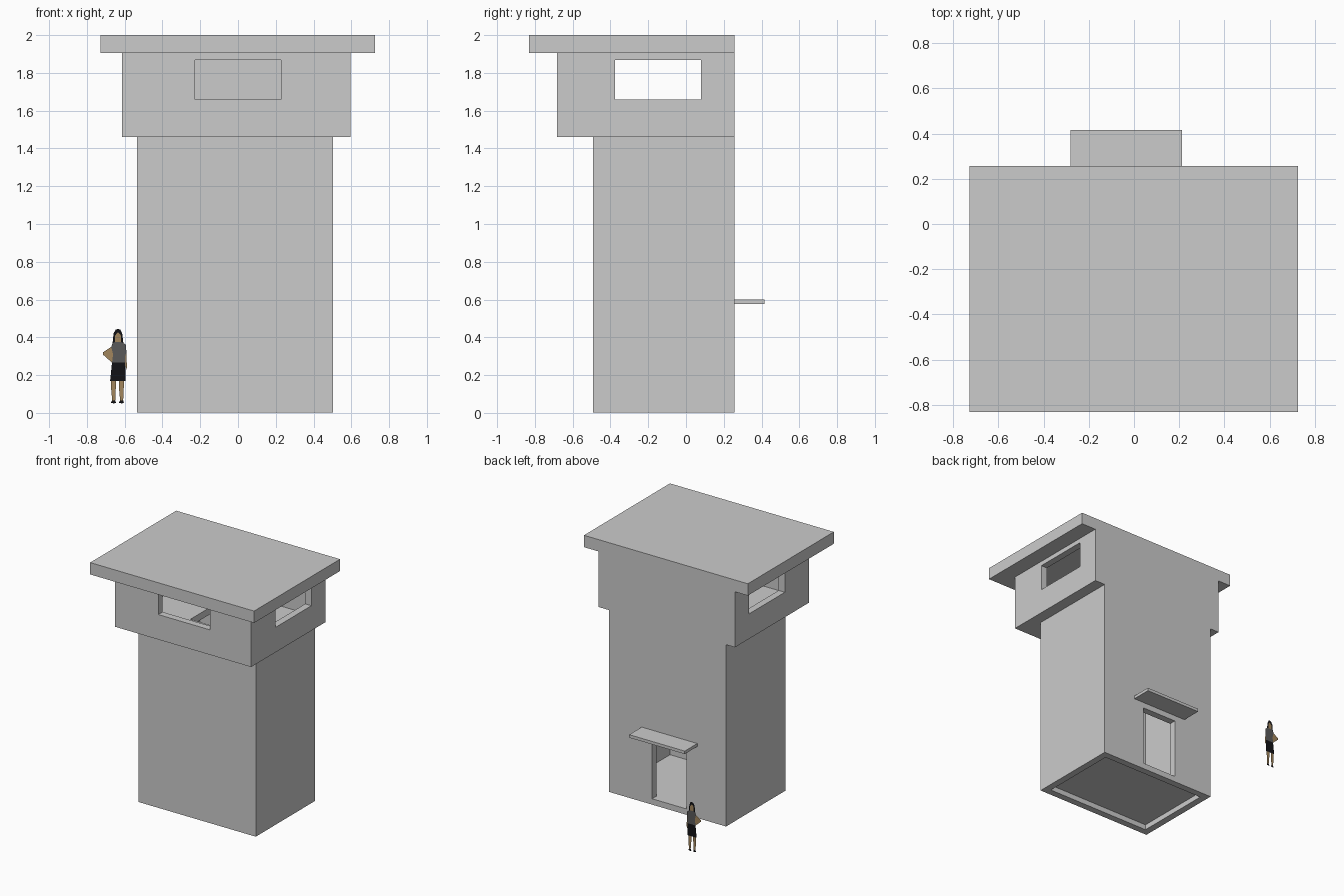
import bpy

if "Cube" in bpy.data.objects:
    bpy.data.objects.remove(bpy.data.objects["Cube"])

T = 0.055  # wall thickness


def box(name, x, y, z):
    """Axis-aligned box from (min, max) ranges."""
    bpy.ops.mesh.primitive_cube_add(size=1, location=[sum(r) / 2 for r in (x, y, z)])
    ob = bpy.context.object
    ob.name = name
    ob.scale = [r[1] - r[0] for r in (x, y, z)]
    bpy.ops.object.transform_apply(location=True, rotation=True, scale=True)
    return ob


def cut(target, *ranges):
    """Subtract a box from the target."""
    cutter = box("cutter", *ranges)
    cutter.hide_render = True
    mod = target.modifiers.new("cut", 'BOOLEAN')
    mod.operation = 'DIFFERENCE'
    mod.solver = 'EXACT'
    mod.object = cutter
    bpy.context.view_layer.objects.active = target
    bpy.ops.object.modifier_apply(modifier=mod.name)
    bpy.data.objects.remove(cutter, do_unlink=True)


BACK = 0.257

# Shaft: open tube with a doorway in the back wall
shaft = box("shaft_walls", (-0.535, 0.503), (-0.493, BACK), (0.003, 1.46))
cut(shaft, (-0.535 + T, 0.503 - T), (-0.493 + T, BACK - T), (-0.1, 1.6))
cut(shaft, (-0.185, 0.12), (BACK - 2 * T, BACK + T), (0.05, 0.53))
box("ground_floor", (-0.535 + T, 0.503 - T), (-0.493 + T, BACK - T), (0.045, 0.05))

# Lookout cabin: floor with hatch, windows on the front and both sides
cabin = box("lookout_cabin", (-0.614, 0.595), (-0.683, BACK), (1.46, 1.905))
cut(cabin, (-0.614 + T, 0.595 - T), (-0.683 + T, BACK - T), (1.515, 2.1))
cut(cabin, (-0.228, 0.228), (-0.683 - T, -0.683 + 2 * T), (1.66, 1.868))
cut(cabin, (-1, 1), (-0.375, 0.08), (1.66, 1.868))
cut(cabin, (-0.17, 0.25), (-0.36, 0.06), (1.4, 1.6))

# Overhanging roof slab and door canopy
box("roof_slab", (-0.728, 0.725), (-0.832, BACK), (1.905, 2.0))
box("door_canopy", (-0.28, 0.212), (BACK, 0.416), (0.576, 0.6))


# Flat scale figure, drawn as non-overlapping coloured shapes
def material(name, rgb):
    m = bpy.data.materials.new(name)
    m.diffuse_color = (*rgb, 1)
    m.use_nodes = True
    m.node_tree.nodes["Principled BSDF"].inputs["Base Color"].default_value = m.diffuse_color
    return m


SKIN = material("skin", (0.36, 0.24, 0.11))
BLACK = material("black", (0.006, 0.006, 0.008))
SHIRT = material("shirt", (0.1, 0.1, 0.1))


def flat(name, mat, *points):
    """Upright polygon; points in hundredths from the figure's foot centre."""
    verts = [(-0.635 + px / 100, 0.832, 0.05 + pz / 100) for px, pz in points]
    mesh = bpy.data.meshes.new(name)
    mesh.from_pydata(verts, [], [list(range(len(verts)))])
    mesh.materials.append(mat)
    bpy.context.collection.objects.link(bpy.data.objects.new(name, mesh))


flat("figure_hair", BLACK, (-2.9, 32), (-2.4, 37), (-1.3, 39), (0, 39.5), (1.3, 39),
     (2.2, 37), (2.8, 32), (1.5, 32.5), (1.5, 36), (0, 37.8), (-1.5, 36), (-1.5, 32.5))
flat("figure_face", SKIN, (-1.5, 32.5), (1.5, 32.5), (1.5, 36), (0, 37.8), (-1.5, 36))
flat("figure_shirt", SHIRT, (-3.2, 21.6), (3.7, 21.6), (3.7, 25), (4.4, 27), (4.2, 31),
     (2.8, 32), (1.5, 32.5), (-1.5, 32.5), (-2.9, 32), (-3.6, 30), (-2.6, 26))
flat("figure_bent_arm", SKIN, (-3.6, 30), (-8, 27), (-7.9, 25.8), (-3.2, 21.6), (-2.6, 26))
flat("figure_straight_arm", SKIN, (3.7, 25), (4.4, 27), (4.7, 19), (4.2, 17.5), (3.7, 20))
flat("figure_skirt", BLACK, (-3.2, 21.6), (3.7, 21.6), (4.0, 12), (-4.2, 12))
for side, cx in (("left", -2.4), ("right", 1.8)):
    flat(f"figure_{side}_leg", SKIN, (cx - 1.4, 12), (cx + 1.4, 12), (cx + 1.1, 6),
         (cx + 0.9, 1.6), (cx - 0.7, 1.6), (cx - 1.2, 7))
    flat(f"figure_{side}_shoe", BLACK, (cx - 0.7, 1.6), (cx + 0.9, 1.6), (cx + 1.3, 0.3),
         (cx, 0), (cx - 1.4, 0.4))
